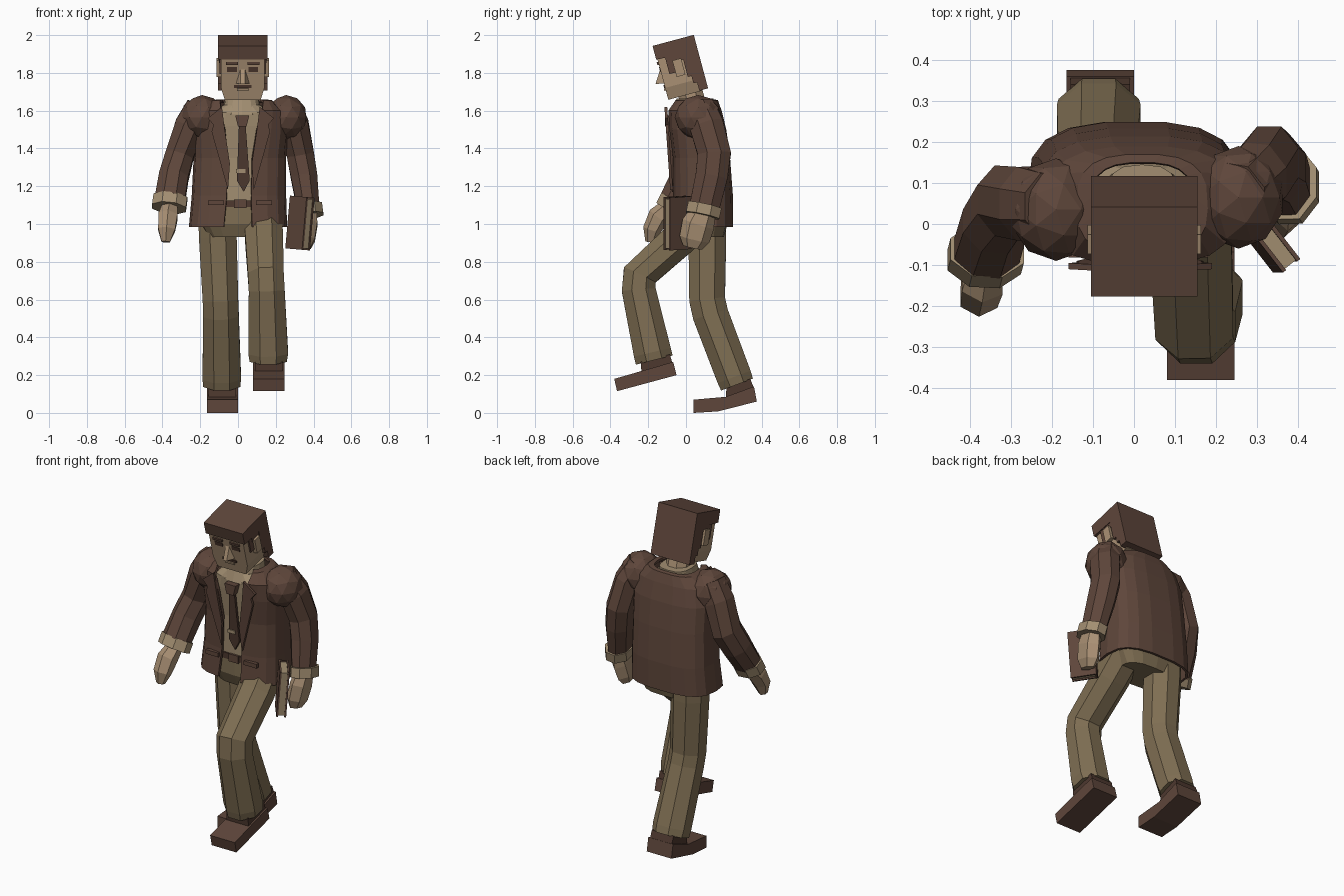
import bpy, bmesh, math
from mathutils import Vector, Matrix


def material(name, rgb):
    m = bpy.data.materials.new(name)
    m.diffuse_color = (*rgb, 1)
    return m


BROWN = material("dark brown cloth", (0.112, 0.061, 0.043))
DARK = material("deep brown", (0.075, 0.04, 0.028))
KHAKI = material("khaki trousers", (0.21, 0.155, 0.085))
SKIN = material("tan skin", (0.40, 0.28, 0.175))
SHIRT = material("cream shirt", (0.36, 0.27, 0.165))


def make(name, verts, faces, mat, fix=True, matrix=None):
    me = bpy.data.meshes.new(name)
    me.from_pydata([tuple(v) for v in verts], [], faces)
    if matrix:
        me.transform(matrix)
    if fix:
        bm = bmesh.new()
        bm.from_mesh(me)
        bmesh.ops.recalc_face_normals(bm, faces=bm.faces)
        bm.to_mesh(me)
        bm.free()
    me.materials.append(mat)
    ob = bpy.data.objects.new(name, me)
    bpy.context.collection.objects.link(ob)
    return ob


def loft(name, rings, mat):
    """Closed skin over rings of equal point count, capped at both ends."""
    n = len(rings[0])
    faces = [(i * n + j, i * n + (j + 1) % n, (i + 1) * n + (j + 1) % n, (i + 1) * n + j)
             for i in range(len(rings) - 1) for j in range(n)]
    faces += [tuple(range(n)), tuple(range((len(rings) - 1) * n, len(rings) * n))]
    return make(name, [p for r in rings for p in r], faces, mat)


def limb(name, pts, mat, n=8):
    """Faceted tube along points (x, y, z, half width, half depth)."""
    c = [Vector(p[:3]) for p in pts]
    rings = []
    for i, p in enumerate(pts):
        t = Vector()
        if i:
            t += (c[i] - c[i - 1]).normalized()
        if i < len(c) - 1:
            t += (c[i + 1] - c[i]).normalized()
        t.normalize()
        u = Vector((1, 0, 0))
        u = (u - t * u.dot(t)).normalized()
        v = t.cross(u)
        k = 1 / math.cos(math.pi / n)
        angs = [2 * math.pi * (j + 0.5) / n for j in range(n)]
        rings.append([c[i] + u * p[3] * k * math.cos(a) + v * p[4] * k * math.sin(a) for a in angs])
    return loft(name, rings, mat)


def prism(name, pts, axis, lo, hi, mat, slope=0.0, z0=0.0, matrix=None):
    """Extrude a 2D outline: axis x uses (y, z), axis y uses (x, z)."""
    n = len(pts)
    if axis == 'x':
        verts = [(d, a, b) for d in (lo, hi) for a, b in pts]
    else:
        verts = [(a, d + slope * (b - z0), b) for d in (lo, hi) for a, b in pts]
    faces = [tuple(range(n)), tuple(range(n, 2 * n))]
    faces += [(j, (j + 1) % n, n + (j + 1) % n, n + j) for j in range(n)]
    return make(name, verts, faces, mat, matrix=matrix)


def box(name, x, y, z, mat, matrix=None):
    return prism(name, [(y[0], z[0]), (y[1], z[0]), (y[1], z[1]), (y[0], z[1])],
                 'x', x[0], x[1], mat, matrix=matrix)


def signed_pow(v, e=0.7):
    return math.copysign(abs(v) ** e, v)


def body_ring(z, cx, rx, y0, y1, gap=0.0, n=16, closed=True):
    """Rounded-rectangle ring starting at the front, optionally open there."""
    cy, ry = (y0 + y1) / 2, (y1 - y0) / 2
    g = math.asin((gap / rx) ** (1 / 0.7)) if gap else 0
    m = n if closed else n - 1
    angs = [g + (2 * math.pi - 2 * g) * j / m for j in range(n)]
    return [(cx + rx * signed_pow(math.sin(a)), cy - ry * signed_pow(math.cos(a)), z) for a in angs]


# Jacket: open-fronted shell with cloth thickness
rows = [(0.985, 0.0, 0.26, -0.085, 0.25, 0.075), (1.15, 0.005, 0.25, -0.07, 0.25, 0.065),
        (1.35, 0.01, 0.245, -0.07, 0.235, 0.065), (1.5, 0.015, 0.25, -0.09, 0.215, 0.085),
        (1.6, 0.018, 0.23, -0.1, 0.19, 0.11), (1.655, 0.02, 0.16, -0.075, 0.17, 0.115),
        (1.66, 0.02, 0.125, -0.05, 0.15, 0.1)]
N = 18
verts = [p for r in rows for p in body_ring(*r, n=N, closed=False)]
faces = [(i * N + j, i * N + j + 1, (i + 1) * N + j + 1, (i + 1) * N + j)
         for i in range(len(rows) - 1) for j in range(N - 1)]
jacket = make("jacket", verts, faces, BROWN, fix=False)
jacket.modifiers.new("cloth", 'SOLIDIFY').thickness = 0.014

# Shirt, collar, belt and pelvis inside the jacket
loft("shirt", [body_ring(1.06, 0.01, 0.19, -0.045, 0.2), body_ring(1.35, 0.015, 0.19, -0.05, 0.2),
               body_ring(1.52, 0.02, 0.19, -0.07, 0.18), body_ring(1.59, 0.02, 0.16, -0.075, 0.15),
               body_ring(1.63, 0.02, 0.1, -0.06, 0.14)], SHIRT)
loft("shirt_collar", [body_ring(1.58, 0.02, 0.105, -0.08, 0.14), body_ring(1.665, 0.02, 0.09, -0.05, 0.145)], SHIRT)
loft("belt", [body_ring(1.09, 0.01, 0.2, -0.055, 0.21), body_ring(1.125, 0.01, 0.2, -0.055, 0.21)], DARK)
box("belt_buckle", (-0.02, 0.045), (-0.063, -0.05), (1.085, 1.13), BROWN)
loft("trouser_seat", [body_ring(0.93, 0.01, 0.17, -0.02, 0.2), body_ring(1.0, 0.01, 0.21, -0.05, 0.22),
                      body_ring(1.095, 0.01, 0.2, -0.05, 0.21)], KHAKI)

# Tie with knot and clip, lapels
prism("tie_blade", [(0.005, 1.53), (0.04, 1.53), (0.062, 1.23), (0.03, 1.17), (-0.006, 1.23)],
      'y', -0.075, -0.06, DARK, -0.06, 1.2)
prism("tie_knot", [(-0.015, 1.575), (0.06, 1.575), (0.045, 1.515), (0.0, 1.515)],
      'y', -0.11, -0.07, BROWN)
box("tie_clip", (-0.01, 0.04), (-0.087, -0.078), (1.27, 1.29), SHIRT)
for s, side in ((-1, "right"), (1, "left")):
    pts = [(0.1, 1.62), (0.175, 1.56), (0.145, 1.525), (0.155, 1.49), (0.068, 1.18), (0.058, 1.32), (0.085, 1.5)]
    prism("lapel_" + side, [(0.015 + s * x, z) for x, z in pts], 'y', -0.085, -0.07, BROWN, -0.07, 1.2)
    box("pocket_flap_" + side, sorted((0.01 + s * 0.085, 0.01 + s * 0.17)), (-0.082, -0.06), (1.1, 1.125), BROWN)

# Shoulders
for side, loc, rad in (("right", (-0.19, 0.035, 1.565), (0.115, 0.125, 0.118)),
                       ("left", (0.255, 0.065, 1.565), (0.112, 0.125, 0.118))):
    bm = bmesh.new()
    bmesh.ops.create_icosphere(bm, subdivisions=2, radius=1)
    me = bpy.data.meshes.new("shoulder_" + side)
    bm.to_mesh(me)
    bm.free()
    me.transform(Matrix.Translation(loc) @ Matrix.Diagonal((*rad, 1)))
    me.materials.append(BROWN)
    bpy.context.collection.objects.link(bpy.data.objects.new("shoulder_" + side, me))

# Arms: sleeve, cuff and hand
limb("sleeve_right", [(-0.2, 0.045, 1.62, 0.075, 0.08), (-0.255, 0.05, 1.52, 0.08, 0.09),
                      (-0.31, 0.055, 1.36, 0.075, 0.088), (-0.34, 0.0, 1.25, 0.078, 0.08),
                      (-0.36, -0.07, 1.13, 0.08, 0.07)], BROWN)
limb("cuff_right", [(-0.358, -0.065, 1.14, 0.09, 0.07), (-0.365, -0.092, 1.085, 0.09, 0.07)], SHIRT)
limb("hand_right", [(-0.36, -0.09, 1.09, 0.04, 0.04), (-0.37, -0.145, 1.04, 0.05, 0.05),
                    (-0.378, -0.18, 0.97, 0.045, 0.042), (-0.383, -0.19, 0.905, 0.022, 0.022)], SKIN, 6)
limb("sleeve_left", [(0.25, 0.07, 1.62, 0.075, 0.08), (0.3, 0.11, 1.52, 0.075, 0.09),
                     (0.33, 0.15, 1.37, 0.072, 0.088), (0.35, 0.135, 1.25, 0.07, 0.085),
                     (0.37, 0.1, 1.1, 0.06, 0.08)], BROWN)
limb("cuff_left", [(0.375, 0.1, 1.1, 0.07, 0.09), (0.382, 0.088, 1.045, 0.07, 0.09)], SHIRT)
limb("hand_left", [(0.378, 0.09, 1.06, 0.04, 0.06), (0.375, 0.065, 1.0, 0.045, 0.075),
                   (0.365, 0.045, 0.92, 0.042, 0.07), (0.36, 0.035, 0.875, 0.025, 0.045)], SKIN, 6)

# Book held in the left hand
B = Matrix.Translation((0.328, -0.045, 1.005)) @ Matrix.Rotation(math.radians(5), 4, 'Y') \
    @ Matrix.Rotation(math.radians(-52), 4, 'Z')
box("book_pages", (-0.065, 0.068), (-0.018, 0.018), (-0.132, 0.132), SHIRT, B)
box("book_spine", (-0.072, -0.062), (-0.026, 0.026), (-0.14, 0.14), BROWN, B)
for s, side in ((-1, "front"), (1, "back")):
    box("book_cover_" + side, (-0.072, 0.072), sorted((s * 0.017, s * 0.027)), (-0.14, 0.14), BROWN, B)

# Trouser legs
limb("trouser_leg_right", [(-0.11, 0.11, 1.06, 0.1, 0.1), (-0.107, 0.113, 0.93, 0.1, 0.1),
                           (-0.093, 0.112, 0.6, 0.094, 0.095), (-0.09, 0.13, 0.52, 0.094, 0.095),
                           (-0.086, 0.255, 0.19, 0.102, 0.093), (-0.086, 0.27, 0.15, 0.098, 0.09)], KHAKI)
limb("trouser_leg_left", [(0.13, 0.11, 1.07, 0.1, 0.1), (0.138, -0.03, 0.925, 0.1, 0.093),
                          (0.147, -0.245, 0.73, 0.095, 0.092), (0.152, -0.25, 0.65, 0.095, 0.09),
                          (0.16, -0.178, 0.32, 0.105, 0.1), (0.16, -0.168, 0.28, 0.098, 0.1)], KHAKI)

# Shoes and their ankle blocks
prism("shoe_right", [(0.04, 0.07), (0.04, 0.0), (0.17, 0.008), (0.375, 0.06), (0.36, 0.14), (0.21, 0.085)],
      'x', -0.165, 0.0, BROWN)
prism("shoe_ankle_right", [(0.21, 0.08), (0.36, 0.13), (0.34, 0.18), (0.215, 0.14)], 'x', -0.155, -0.01, DARK)
prism("shoe_left", [(-0.38, 0.18), (-0.365, 0.115), (-0.05, 0.2), (-0.068, 0.27)], 'x', 0.08, 0.245, BROWN)
prism("shoe_ankle_left", [(-0.235, 0.21), (-0.07, 0.255), (-0.085, 0.31), (-0.24, 0.27)], 'x', 0.09, 0.235, DARK)

# Neck, then the head in its own tilted frame
limb("neck", [(0.024, 0.06, 1.56, 0.066, 0.066), (0.024, 0.01, 1.74, 0.066, 0.066)], SKIN)
H = Matrix.Translation((0.025, -0.03, 1.83)) @ Matrix.Rotation(math.radians(15), 4, 'X')
prism("face", [(-0.095, -0.15), (0.095, -0.15), (0.115, -0.085), (0.115, 0.12), (-0.115, 0.12), (-0.115, -0.085)],
      'y', -0.106, 0.08, SKIN, matrix=H)
prism("hair_cap", [(-0.113, 0.072), (0.113, 0.06), (0.113, 0.147), (-0.113, 0.147)], 'x', -0.13, 0.13, BROWN, matrix=H)
prism("hair_back", [(0.025, 0.08), (0.025, -0.06), (0.045, -0.06), (0.045, -0.1), (0.065, -0.1), (0.065, -0.146),
                    (0.113, -0.146), (0.113, 0.08)], 'x', -0.13, 0.13, BROWN, matrix=H)
for s, side in ((-1, "right"), (1, "left")):
    def span(a, b):
        return sorted((s * a, s * b))
    box("sideburn_" + side, span(0.1, 0.124), (-0.065, -0.03), (-0.02, 0.08), BROWN, H)
    box("hair_side_" + side, span(0.1, 0.126), (-0.04, 0.03), (0.035, 0.08), BROWN, H)
    box("ear_" + side, span(0.1, 0.138), (-0.032, 0.016), (-0.045, 0.045), SKIN, H)
    box("eyebrow_" + side, span(0.025, 0.088), (-0.114, -0.1), (0.042, 0.058), BROWN, H)
    box("eye_" + side, span(0.03, 0.082), (-0.109, -0.1), (0.004, 0.03), DARK, H)
make("nose", [(-0.012, -0.104, 0.02), (0.012, -0.104, 0.02), (-0.036, -0.104, -0.06), (0.036, -0.104, -0.06),
              (-0.012, -0.15, -0.052), (0.012, -0.15, -0.052)],
     [(0, 1, 5, 4), (0, 4, 2), (1, 3, 5), (2, 4, 5, 3), (0, 2, 3, 1)], SKIN, matrix=H)
box("mouth", (-0.046, 0.046), (-0.111, -0.1), (-0.084, -0.068), DARK, H)
box("lower_lip", (-0.03, 0.03), (-0.114, -0.1), (-0.1, -0.086), SKIN, H)
